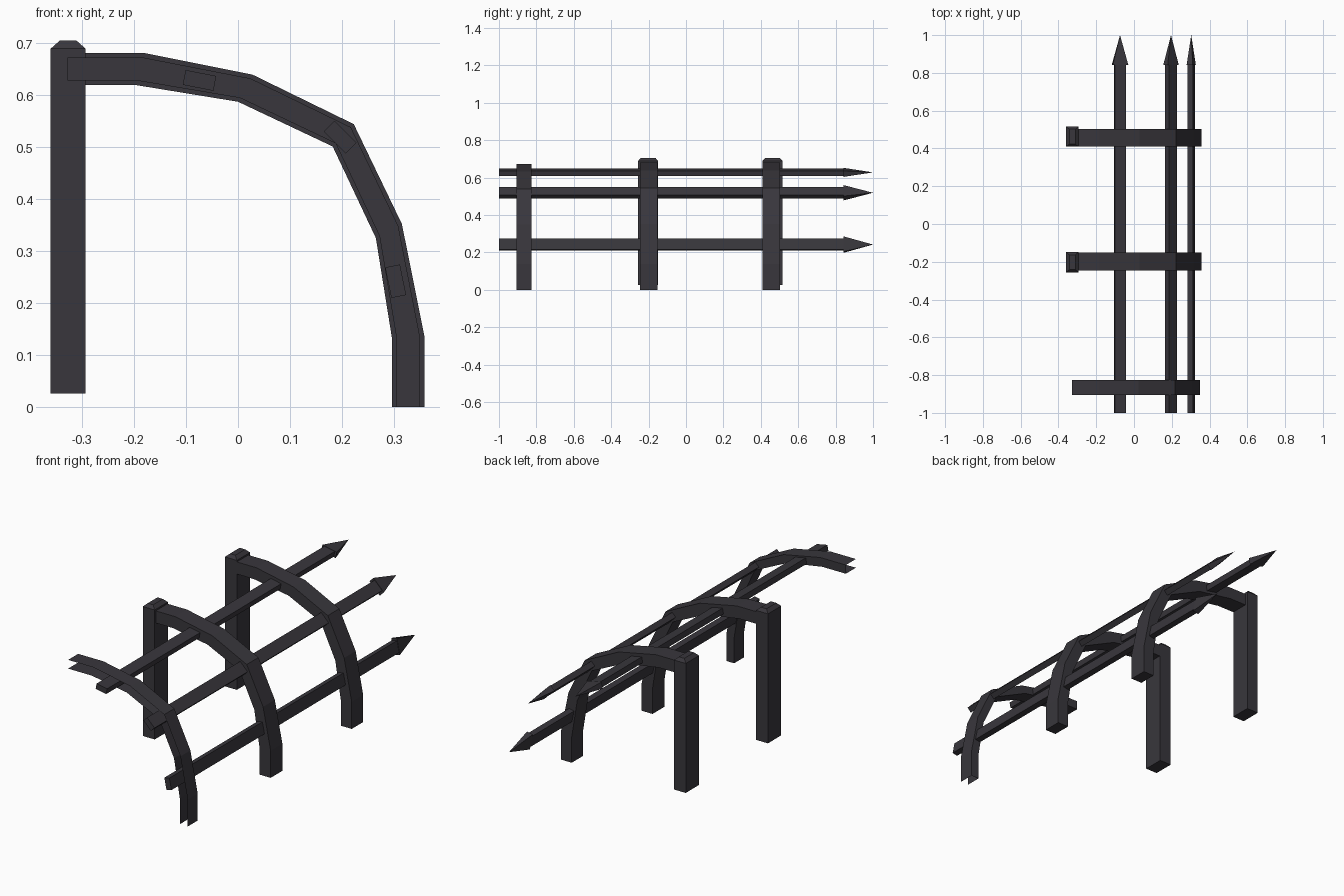
import bpy, bmesh, math
from mathutils import Vector

if "Cube" in bpy.data.objects:
    bpy.data.objects.remove(bpy.data.objects["Cube"])

mat = bpy.data.materials.new("dark iron")
mat.diffuse_color = (0.040, 0.037, 0.045, 1)
mat.use_nodes = True
mat.node_tree.nodes["Principled BSDF"].inputs["Base Color"].default_value = mat.diffuse_color


def make(name, verts, faces, recalc=True):
    me = bpy.data.meshes.new(name)
    bm = bmesh.new()
    vs = [bm.verts.new(v) for v in verts]
    for f in faces:
        bm.faces.new([vs[i] for i in f])
    if recalc:
        bmesh.ops.recalc_face_normals(bm, faces=bm.faces[:])
    bm.to_mesh(me)
    bm.free()
    me.materials.append(mat)
    ob = bpy.data.objects.new(name, me)
    bpy.context.collection.objects.link(ob)
    return ob


def loft(name, rings):
    """Closed skin over a list of rings with equal point counts."""
    n = len(rings[0])
    verts = [v for r in rings for v in r]
    faces = [list(range(n)), list(range(len(verts) - n, len(verts)))]
    for k in range(len(rings) - 1):
        for i in range(n):
            j = (i + 1) % n
            faces.append([k * n + i, k * n + j, (k + 1) * n + j, (k + 1) * n + i])
    return make(name, verts, faces)


# arch profile in x, z: outer and inner lines
OUTER = [(-.328, .681), (-.182, .681), (.028, .639), (.2225, .544),
         (.315, .352), (.358, .138), (.358, 0)]
INNER = [(-.328, .619), (-.196, .619), (0, .587), (.182, .501),
         (.265, .325), (.296, .132), (.296, 0)]


def arch_ring(i, y0, y1, shrink=0.0):
    o, n = Vector(OUTER[i]), Vector(INNER[i])
    o, n = o.lerp(n, shrink), n.lerp(o, shrink)
    return [(o.x, y0, o.y), (o.x, y1, o.y), (n.x, y1, n.y), (n.x, y0, n.y)]


# two full arches with capped posts
for tag, a0, a1, p0, p1 in (("back", .409, .502, .409, .516),
                            ("middle", -.247, -.152, -.256, -.149)):
    loft(tag + "_arch", [arch_ring(i, a0, a1) for i in range(7)])

    def ring(z, dx=0, dy=0):
        return [(-.360 + dx, p0 + dy, z), (-.293 - dx, p0 + dy, z),
                (-.293 - dx, p1 - dy, z), (-.360 + dx, p1 - dy, z)]
    loft(tag + "_post", [ring(.026), ring(.689), ring(.705, .018, .014)])

# thinner front arch, a channel open at its front and ends
rings = [arch_ring(i, -.906, -.825, .14) for i in range(7)]
verts = [v for r in rings for v in r]
faces = []
for k in range(6):
    for i in range(3):
        faces.append([k * 4 + i, k * 4 + i + 1, k * 4 + i + 5, k * 4 + i + 4])
make("front_arch", verts, faces)

# three flat rails with spear tips, turned to follow the arch
for tag, cx, cz, deg in (("upper", -.074, .628, -11), ("middle", .196, .519, -45),
                         ("lower", .303, .242, -78.5)):
    a = math.radians(deg)
    u = Vector((math.cos(a), 0, math.sin(a)))
    n = Vector((-math.sin(a), 0, math.cos(a)))

    def section(y, w, t):
        c = Vector((cx, y, cz))
        return [c + u * (w / 2 * s) + n * (t / 2 * q)
                for s, q in ((-1, -1), (1, -1), (1, 1), (-1, 1))]
    loft(tag + "_rail", [section(-1, .06, .029), section(.845, .06, .029)])
    base = section(.842, .083, .033)
    make(tag + "_spear_tip", base + [Vector((cx, 1, cz))],
         [(0, 1, 2, 3), (0, 1, 4), (1, 2, 4), (2, 3, 4), (3, 0, 4)])
